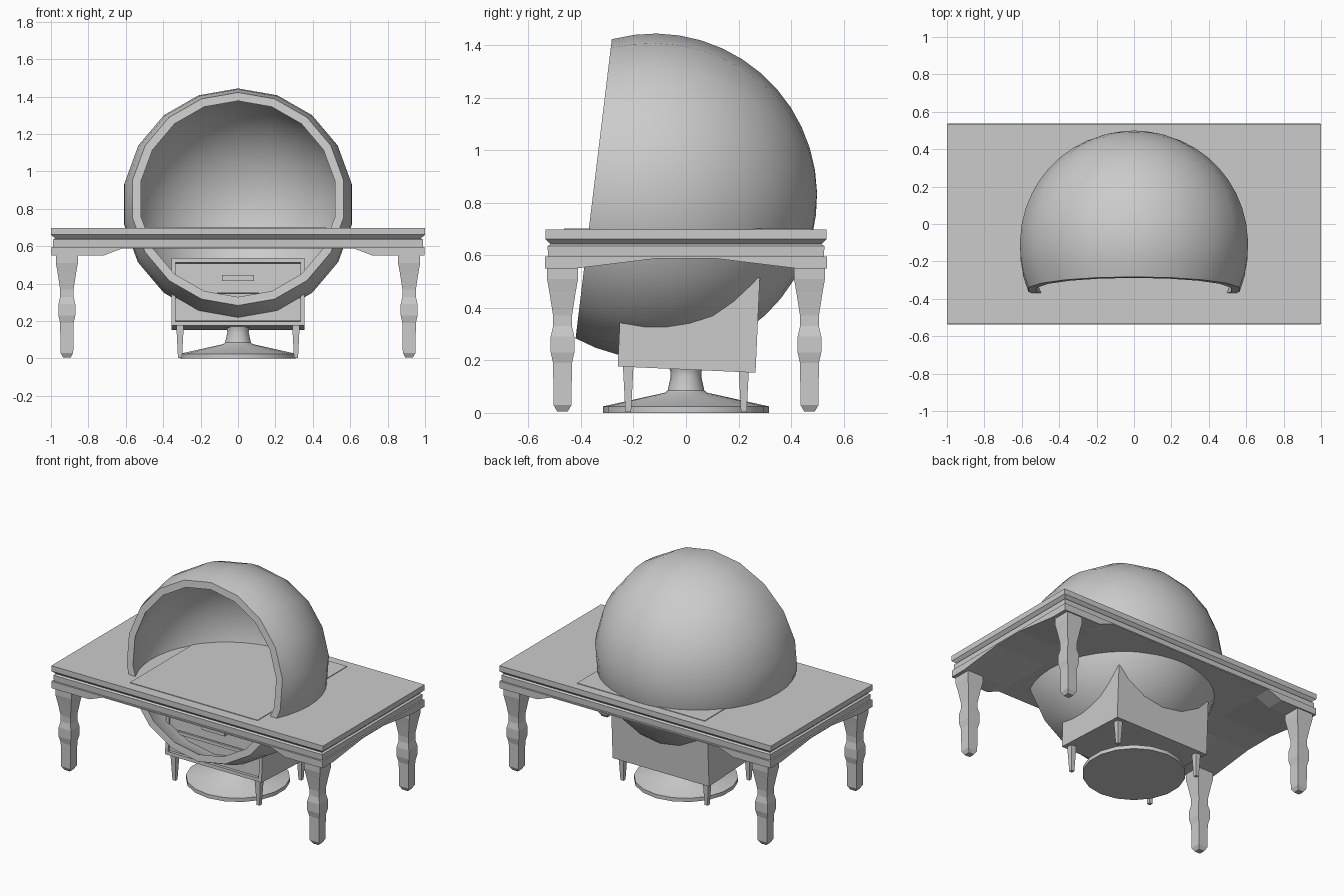
import bpy, bmesh, math
from mathutils import Matrix, Vector

if "Cube" in bpy.data.objects:
    bpy.data.objects.remove(bpy.data.objects["Cube"])


def finish(bm, name, matrix=None, smooth=False):
    bmesh.ops.remove_doubles(bm, verts=bm.verts, dist=1e-5)
    bmesh.ops.recalc_face_normals(bm, faces=bm.faces)
    me = bpy.data.meshes.new(name)
    bm.to_mesh(me)
    bm.free()
    ob = bpy.data.objects.new(name, me)
    bpy.context.collection.objects.link(ob)
    if matrix:
        me.transform(matrix)
    if smooth:
        bpy.ops.object.select_all(action='DESELECT')
        ob.select_set(True)
        bpy.context.view_layer.objects.active = ob
        bpy.ops.object.shade_smooth_by_angle(angle=math.radians(35))
    return ob


def loft(name, sections, loc=(0, 0, 0), sides=4, caps=True, closed=False, matrix=None, smooth=False):
    """Stack rings (half x, half y, z); four sides means a rectangle."""
    bm = bmesh.new()
    rings = []
    for hx, hy, z in sections:
        if sides == 4:
            pts = [(-hx, -hy), (hx, -hy), (hx, hy), (-hx, hy)]
        else:
            angs = [math.radians(10) + 2 * math.pi * i / sides for i in range(sides)]
            pts = [(hx * math.cos(a), hy * math.sin(a)) for a in angs]
        rings.append([bm.verts.new(Vector((x, y, z)) + Vector(loc)) for x, y in pts])
    for a, b in zip(rings, rings[1:]):
        for i in range(sides):
            j = (i + 1) % sides
            bm.faces.new((a[i], a[j], b[j], b[i]))
    if caps:
        bm.faces.new(rings[0])
        bm.faces.new(rings[-1])
    return finish(bm, name, matrix, smooth)


def box(name, x, y, z, matrix=None):
    hx, hy = (x[1] - x[0]) / 2, (y[1] - y[0]) / 2
    return loft(name, [(hx, hy, z[0]), (hx, hy, z[1])],
                ((x[0] + x[1]) / 2, (y[0] + y[1]) / 2, 0), matrix=matrix)


# table top with moulded edge, and thin square inlay plate
loft("table_top", [(.988, .525, .595), (.99, .527, .635), (.978, .515, .642),
                   (1, .535, .662), (1, .535, .698)])
box("table_plate", (-.47, .47), (-.465, .475), (.695, .702))

# apron underside, dropping at the four corners
xs = [-.998, -.72, -.62, .62, .72, .998]
ys = [-.537, -.42, -.11, .11, .42, .537]
bm = bmesh.new()
grid = [[bm.verts.new((x, y, .55 if abs(x) > .7 and abs(y) > .4 else .588))
         for y in ys] for x in xs]
for i in range(5):
    for j in range(5):
        bm.faces.new((grid[i][j], grid[i + 1][j], grid[i + 1][j + 1], grid[i][j + 1]))
top = bmesh.ops.extrude_face_region(bm, geom=bm.faces[:])
for v in top["geom"]:
    if isinstance(v, bmesh.types.BMVert):
        v.co.z = .596
finish(bm, "table_apron")

# table legs
leg = [(.02, .005), (.034, .03), (.036, .19), (.045, .23), (.045, .29), (.036, .33),
       (.036, .37), (.05, .46), (.059, .51), (.059, .56)]
for sx in (-1, 1):
    for sy in (-1, 1):
        loft("table_leg", [(h, h, z) for h, z in leg], (sx * .915, sy * .47, 0))

# ball shell: outer arc from the back pole to the rim, then inner arc back
R, T, D = .619, .042, .233
outer_end, inner_end = math.acos(D / R), math.acos(D / (R - T))
N = 14
prof = []
for i in range(N + 1):
    a = math.pi - (math.pi - outer_end) * i / N
    prof.append((R * math.sin(a), R * math.cos(a)))
for i in range(N + 1):
    a = inner_end + (math.pi - inner_end) * i / N
    prof.append(((R - T) * math.sin(a), (R - T) * math.cos(a)))
place = Matrix.Translation((0, -.12, .825)) @ Matrix.Rotation(math.radians(83.1), 4, 'X')
loft("ball_shell", [(r, r, z) for r, z in prof], sides=18, caps=False, matrix=place, smooth=True)

# pedestal under the ball
ped = [(.315, 0), (.315, .025), (.08, .077), (.07, .085), (.058, .14), (.06, .16), (.09, .25)]
loft("pedestal", [(r, r, z) for r, z in ped], sides=18, smooth=True)

# drawer cabinet, tilted slightly backward
tilt = Matrix.Translation((0, 0, .165)) @ Matrix.Rotation(math.radians(-2.6), 4, 'X')
W = .355
for s in (-1, 1):
    x = sorted((s * W, s * (W - .022)))
    box("cabinet_side", x, (-.26, .265), (0, .36), tilt)
box("cabinet_top", (-W, W), (-.26, .265), (.338, .36), tilt)
box("cabinet_bottom", (-W, W), (-.26, .265), (0, .022), tilt)
box("cabinet_back", (-W, W), (.245, .265), (0, .36), tilt)
box("cabinet_shelf", (-W, W), (-.255, .265), (.15, .17), tilt)
box("cabinet_drawer", (-.335, .335), (-.25, .2), (.175, .333), tilt)
box("cabinet_lower_drawer", (-.335, .335), (-.245, .2), (.025, .147), tilt)
box("drawer_handle", (-.085, .085), (-.275, -.24), (.237, .268), tilt)

# cabinet legs
for sx in (-1, 1):
    for sy in (-1, 1):
        loft("cabinet_leg", [(.011, .011, .003), (.02, .02, .18)], (sx * .31, sy * .22, 0))
